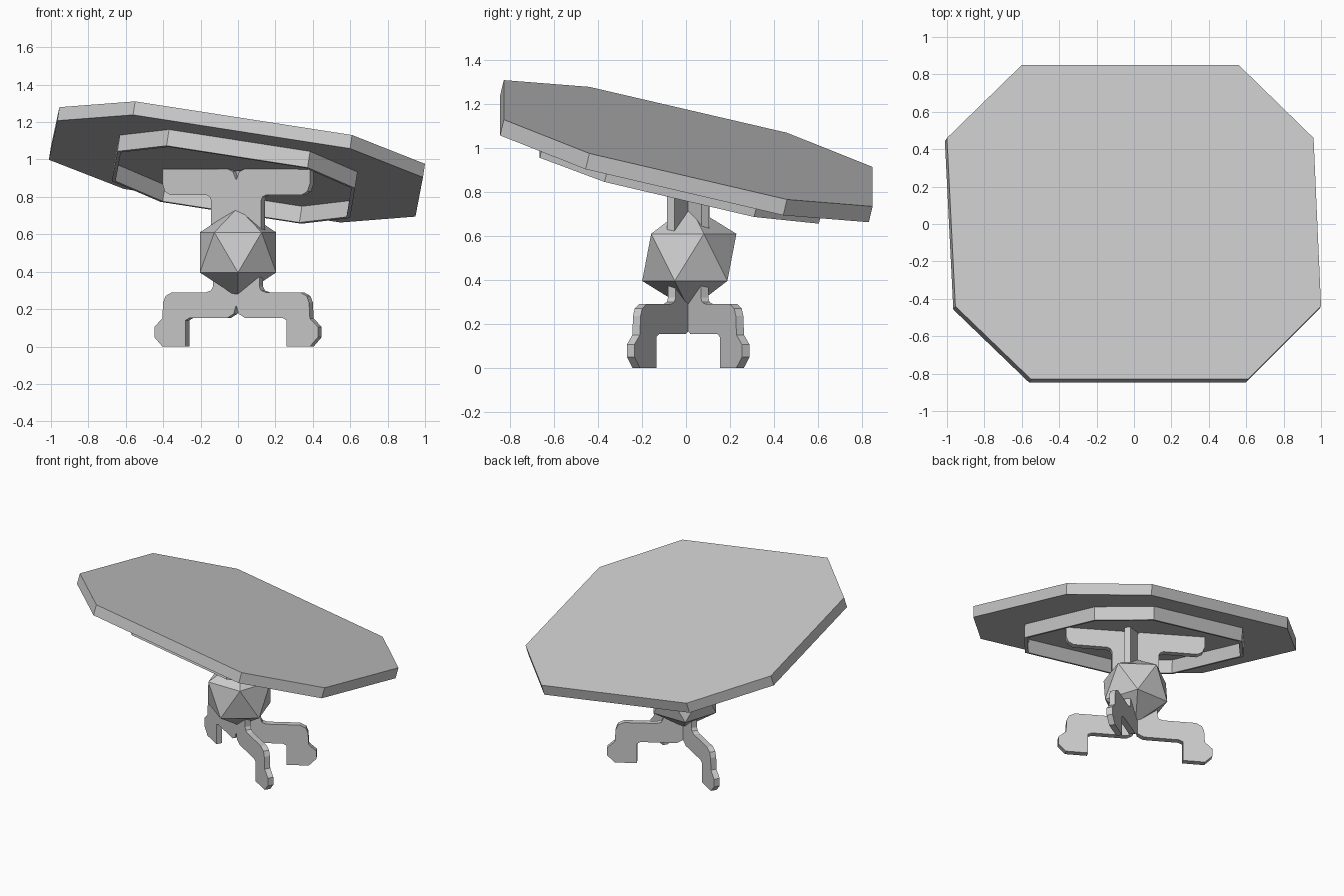
import bpy, bmesh, math
from mathutils import Vector, Matrix

if "Cube" in bpy.data.objects:
    bpy.data.objects.remove(bpy.data.objects["Cube"])

NORMAL = Vector((0.155, 0.24, 1)).normalized()
OCTAGON = [(-0.60, 0.85), (-1.0, 0.46), (-0.955, -0.44), (-0.55, -0.83),
           (0.61, -0.83), (1.0, -0.44), (0.96, 0.46), (0.56, 0.85)]


def finish(name, bm):
    bmesh.ops.recalc_face_normals(bm, faces=bm.faces)
    mesh = bpy.data.meshes.new(name)
    bm.to_mesh(mesh)
    bm.free()
    obj = bpy.data.objects.new(name, mesh)
    bpy.context.collection.objects.link(obj)
    return obj


def tilted_loop(bm, sx, sy, depth):
    """Octagon lying in the tilted table plane, pushed down along its normal."""
    pts = [Vector((x * sx, y * sy, 1.026 - 0.155 * x * sx - 0.24 * y * sy)) for x, y in OCTAGON]
    return [bm.verts.new(p - NORMAL * depth) for p in pts]


def bridge(bm, a, b):
    for i in range(len(a)):
        j = (i + 1) % len(a)
        bm.faces.new((a[i], a[j], b[j], b[i]))


def panel(name, profile, angle, thickness=0.04):
    """Flat plate cut to a (radius, z) profile, turned about the centre post."""
    bm = bmesh.new()
    sides = [[bm.verts.new((r, s * thickness / 2, z)) for r, z in profile] for s in (-1, 1)]
    for side in sides:
        bm.faces.new(side)
    bridge(bm, *sides)
    bm.transform(Matrix.Translation((0, 0.01, 0)) @ Matrix.Rotation(math.radians(angle), 4, 'Z'))
    return finish(name, bm)


# Tilted octagonal top
bm = bmesh.new()
top, bottom = tilted_loop(bm, 1, 1, 0), tilted_loop(bm, 1, 1, 0.075)
bm.faces.new(top)
bm.faces.new(bottom)
bridge(bm, top, bottom)
finish("tilted_top", bm)

# Hollow octagonal rim below the top
bm = bmesh.new()
loops = [tilted_loop(bm, sx, sy, d) for sx, sy, d in
         ((0.65, 0.757, 0.07), (0.65, 0.757, 0.165), (0.63, 0.733, 0.165), (0.63, 0.733, 0.07))]
for k in range(4):
    bridge(bm, loops[k], loops[(k + 1) % 4])
finish("under_rim", bm)

# Faceted hub
bm = bmesh.new()
bmesh.ops.create_icosphere(bm, subdivisions=1, radius=0.24)
bm.transform(Matrix.Translation((0, 0.015, 0.503)) @ Matrix.Rotation(math.radians(18), 4, 'Z'))
finish("hub", bm)

# Three stepped legs
LEG = [(0.0, 0.45), (0.0, 0.22), (0.015, 0.175), (0.055, 0.153), (0.29, 0.153),
       (0.315, 0.14), (0.315, 0.0), (0.46, 0.0), (0.51, 0.05), (0.51, 0.105),
       (0.46, 0.15), (0.455, 0.235), (0.44, 0.27), (0.40, 0.29), (0.185, 0.29),
       (0.155, 0.30), (0.145, 0.32), (0.145, 0.45)]
for name, angle in (("front_right", -31), ("back_right", 31), ("back_left", 149)):
    panel(name + "_leg", LEG, angle)

# Two brackets and a short post carrying the top
BRACKET = [(0.0, 0.55), (0.155, 0.55), (0.155, 0.78), (0.165, 0.80), (0.185, 0.81),
           (0.41, 0.81), (0.445, 0.83), (0.46, 0.87), (0.46, 0.95), (0.055, 0.95),
           (0.02, 0.935), (0.0, 0.89)]
panel("front_right_bracket", BRACKET, -31)
panel("back_left_bracket", BRACKET, 149)
panel("back_right_post", [(0.0, 0.55), (0.15, 0.55), (0.15, 0.92), (0.0, 0.94)], 31)
